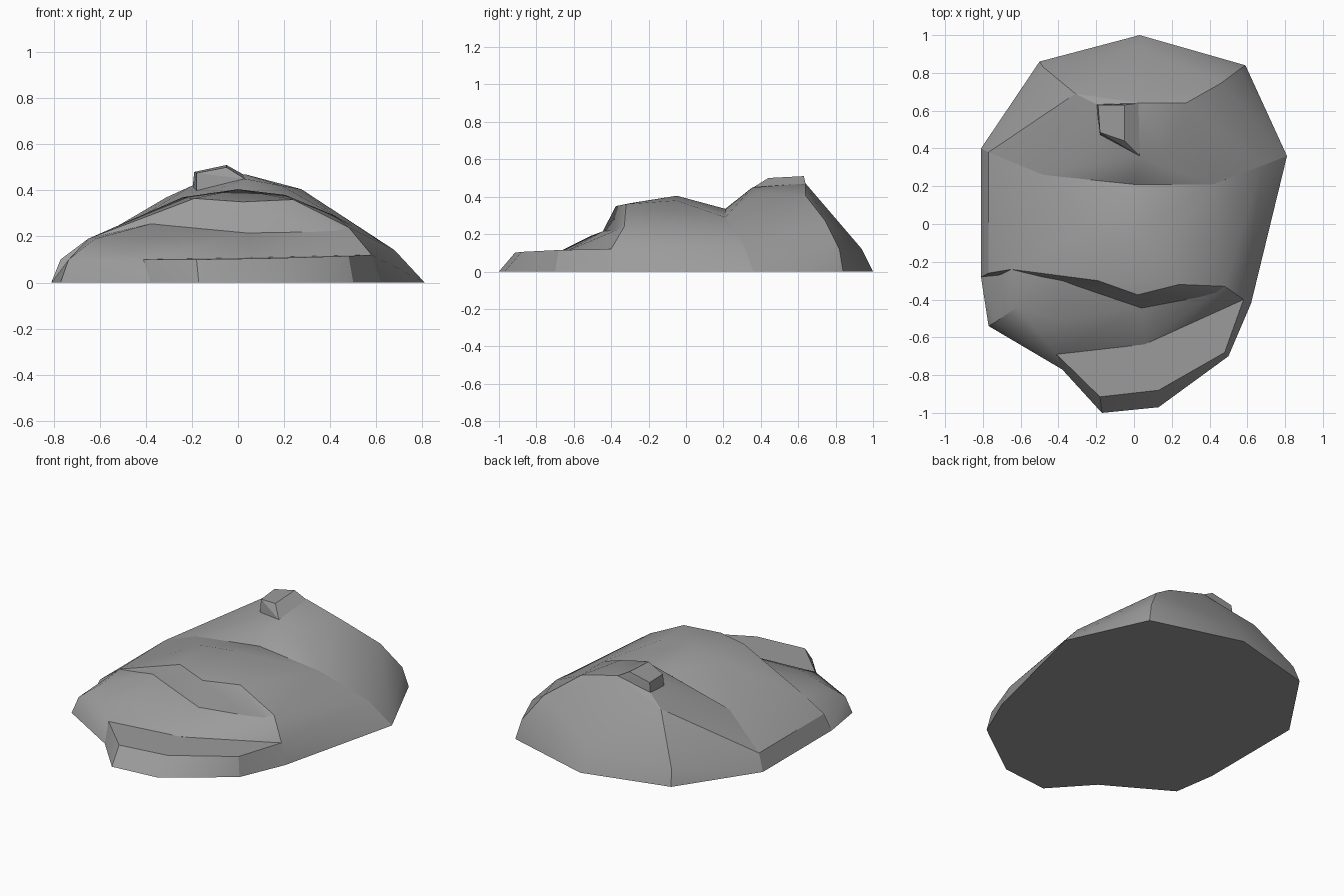
import bpy
import bmesh
import math
from mathutils import Vector

default_cube = bpy.data.objects.get("Cube")
if default_cube:
    bpy.data.objects.remove(default_cube, do_unlink=True)

# Single stone colour
stone = bpy.data.materials.new("stone_grey")
stone.use_nodes = True
stone_colour = (0.33, 0.33, 0.33, 1)
stone.diffuse_color = stone_colour
stone.node_tree.nodes["Principled BSDF"].inputs["Base Color"].default_value = stone_colour


def chiselled_block(name, ground, upper):
    """Wrap a faceted convex block around its footprint and its upper corners."""
    bm = bmesh.new()
    for x, y in ground:
        bm.verts.new(Vector((x, y, 0)))
    for corner in upper:
        bm.verts.new(Vector(corner))
    hull = bmesh.ops.convex_hull(bm, input=bm.verts[:])
    spare = [v for v in bm.verts if not v.link_faces]
    bmesh.ops.delete(bm, geom=spare, context="VERTS")
    bmesh.ops.dissolve_limit(bm, angle_limit=math.radians(1),
                             verts=bm.verts[:], edges=bm.edges[:])
    bmesh.ops.recalc_face_normals(bm, faces=bm.faces[:])
    mesh = bpy.data.meshes.new(name)
    bm.to_mesh(mesh)
    bm.free()
    mesh.materials.append(stone)
    block = bpy.data.objects.new(name, mesh)
    bpy.context.collection.objects.link(block)
    bpy.ops.object.select_all(action="DESELECT")
    block.select_set(True)
    bpy.context.view_layer.objects.active = block
    bpy.ops.object.shade_smooth_by_angle(angle=math.radians(25))
    return block


# Corners shared by neighbouring blocks
left_flank_foot, right_flank_foot = (0.81, 0.36), (-0.81, 0.40)
left_flank, right_flank = (0.68, 0.31, 0.14), (-0.77, 0.38, 0.10)
valley = [(-0.48, 0.26, 0.25), (0.0, 0.21, 0.335), (0.42, 0.21, 0.29)]
left_front_foot, right_side_foot = (0.62, -0.42), (-0.81, -0.28)
right_front_foot = (-0.38, -0.77)
left_front, right_front = (0.58, -0.40, 0.12), (-0.41, -0.69, 0.10)
ledge_middle = (0.06, -0.635, 0.11)
cliff_foot = [(-0.36, -0.285, 0.26), (0.04, -0.445, 0.215), (0.48, -0.33, 0.24)]
right_shoulder = (-0.65, -0.24, 0.19)

# Rear hump: steep back, sharp ridge and a face dropping to the valley
rear_back = [(0.03, 0.94, 0.12), (0.56, 0.82, 0.12), (-0.48, 0.83, 0.10)]
rear_ridge = [(-0.31, 0.69, 0.37), (-0.2, 0.635, 0.42), (0.03, 0.64, 0.47),
              (0.275, 0.64, 0.405), (0.46, 0.745, 0.27)]
rear_brow = [(-0.18, 0.42, 0.39), (0.03, 0.355, 0.45), (0.19, 0.375, 0.42)]
chiselled_block(
    "rear_hump",
    [left_flank_foot, (0.59, 0.84), (0.03, 1.0), (-0.5, 0.86), right_flank_foot],
    rear_back + rear_ridge + rear_brow + valley + [left_flank, right_flank])

# Small raised knob on the ridge
knob_top = [(-0.19, 0.63, 0.48), (-0.05, 0.63, 0.51),
            (-0.05, 0.44, 0.5), (-0.18, 0.485, 0.475)]
knob_root = [(-0.2, 0.635, 0.38), (0.03, 0.64, 0.465),
             (0.03, 0.36, 0.45), (-0.18, 0.47, 0.38)]
chiselled_block("ridge_knob", [], knob_top + knob_root)

# Middle hump: rises from the valley and breaks off at the front cliff
middle_crest = [(-0.24, -0.03, 0.37), (0.0, -0.05, 0.405), (0.205, -0.05, 0.38)]
cliff_edge = [(-0.19, -0.3, 0.365), (0.02, -0.375, 0.35), (0.24, -0.32, 0.36)]
chiselled_block(
    "middle_hump",
    [left_flank_foot, right_flank_foot, right_side_foot, left_front_foot],
    valley + middle_crest + cliff_edge + cliff_foot
    + [left_flank, right_flank, left_front, right_shoulder, (-0.77, -0.26, 0.10)])

# Lower step: sloping apron below the cliff, running out to the right shoulder
chiselled_block(
    "lower_step",
    [right_side_foot, (-0.77, -0.54), right_front_foot, left_front_foot],
    cliff_foot + [right_shoulder, (-0.735, -0.52, 0.10), (-0.62, -0.44, 0.19),
                  (-0.42, -0.51, 0.19), right_front, ledge_middle, left_front])

# Front shelf: low, nearly flat slab
chiselled_block(
    "front_shelf",
    [left_front_foot, (0.5, -0.7), (0.13, -0.97), (-0.17, -1.0), right_front_foot],
    [right_front, ledge_middle, left_front,
     (0.48, -0.68, 0.115), (0.13, -0.88, 0.105), (-0.18, -0.915, 0.10)])
